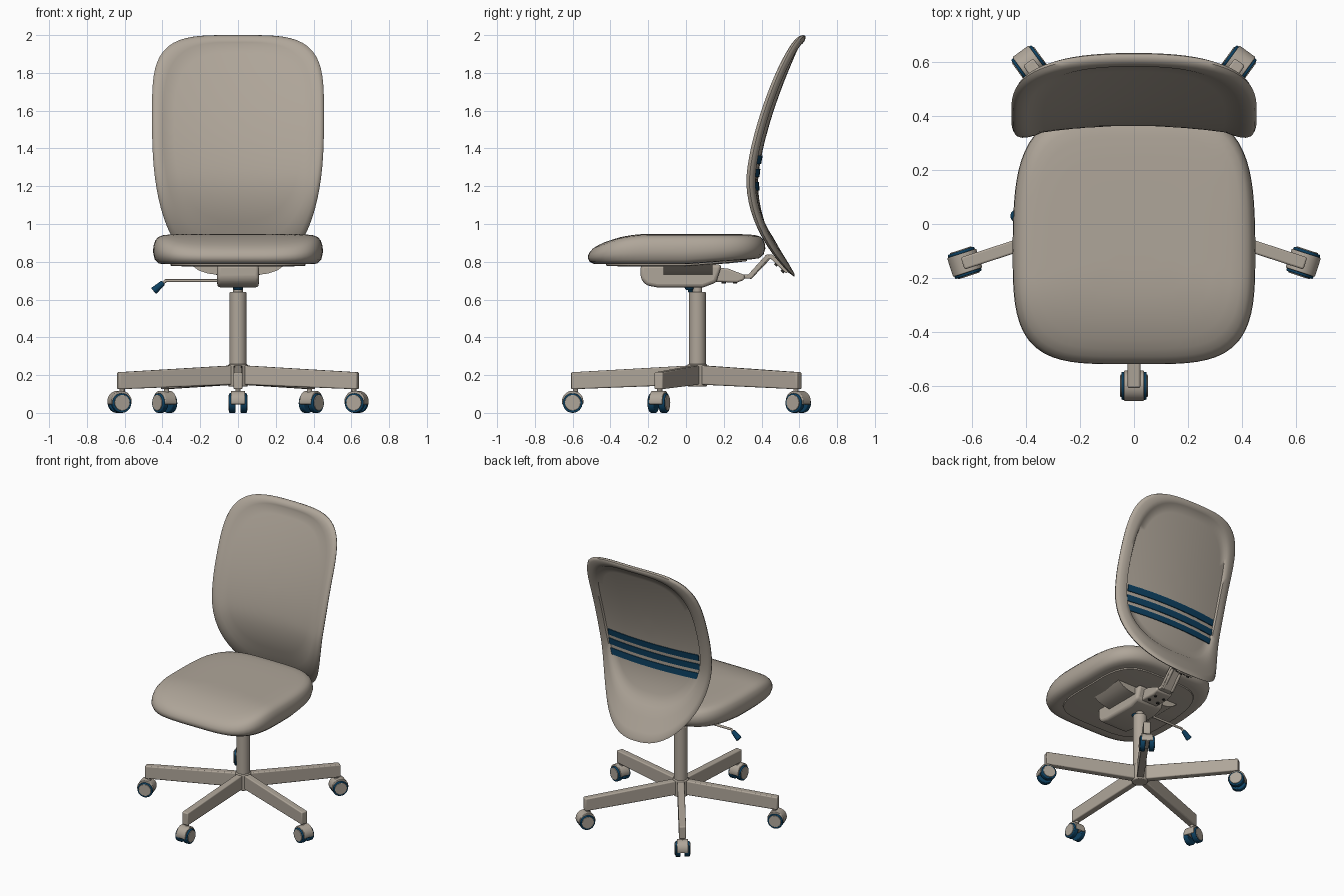
import bpy, bmesh
from math import sin, cos, pi, radians
from mathutils import Matrix, Vector

cube = bpy.data.objects.get("Cube")
if cube:
    bpy.data.objects.remove(cube)


def material(name, rgb):
    m = bpy.data.materials.new(name)
    m.use_nodes = True
    m.diffuse_color = (*rgb, 1)
    m.node_tree.nodes["Principled BSDF"].inputs["Base Color"].default_value = (*rgb, 1)
    return m


TAUPE = material("warm taupe", (0.43, 0.38, 0.32))
BLUE = material("deep blue", (0.004, 0.052, 0.12))
DARK = material("dark bolt", (0.03, 0.028, 0.025))
HUB_Y = 0.06


def finish(name, bm, mat, matrix=None, bevel=0, angle=40):
    bmesh.ops.recalc_face_normals(bm, faces=bm.faces)
    me = bpy.data.meshes.new(name)
    bm.to_mesh(me)
    bm.free()
    me.materials.append(mat)
    ob = bpy.data.objects.new(name, me)
    bpy.context.collection.objects.link(ob)
    if matrix:
        ob.matrix_world = matrix
    if bevel:
        mod = ob.modifiers.new("soft edges", "BEVEL")
        mod.width, mod.segments, mod.limit_method = bevel, 3, "ANGLE"
    bpy.ops.object.select_all(action="DESELECT")
    ob.select_set(True)
    bpy.context.view_layer.objects.active = ob
    bpy.ops.object.shade_smooth_by_angle(angle=radians(angle))
    return ob


def loft(name, rings, mat, **kw):
    """Skin a list of equal-length closed rings and cap both ends."""
    bm = bmesh.new()
    loops = [[bm.verts.new(p) for p in ring] for ring in rings]
    n = len(loops[0])
    for a, b in zip(loops, loops[1:]):
        for i in range(n):
            j = (i + 1) % n
            bm.faces.new((a[i], a[j], b[j], b[i]))
    bm.faces.new(loops[0])
    bm.faces.new(loops[-1])
    return finish(name, bm, mat, **kw)


def extrude(name, profile, width, mat, **kw):
    """Extrude a (y, z) profile symmetrically along x."""
    return loft(name, [[(x, y, z) for y, z in profile] for x in (-width / 2, width / 2)], mat, **kw)


def rod(name, a, b, r, mat, matrix=None, r2=None, bevel=0, sides=32):
    a, b = Vector(a), Vector(b)
    d = b - a
    bm = bmesh.new()
    bmesh.ops.create_cone(bm, cap_ends=True, segments=sides, radius1=r, radius2=r2 or r, depth=d.length,
                          matrix=Matrix.Translation((a + b) / 2) @ d.to_track_quat("Z", "Y").to_matrix().to_4x4())
    return finish(name, bm, mat, matrix=matrix, bevel=bevel)


def oval(n, half_w, up, down, n_up, n_down):
    """Closed superellipse outline with separate upper and lower halves."""
    pts = []
    for i in range(n):
        t = 2 * pi * (i + 0.5) / n
        c, s = cos(t), sin(t)
        e, h = (n_up, up) if s > 0 else (n_down, down)
        k = (abs(c) ** e + abs(s) ** e) ** (-1 / e)
        pts.append((half_w * c * k, h * s * k))
    return pts


# Seat cushion: outline rings rising from the underside to the crown
def seat_ring(scale, h, drop=0.0):
    ring = []
    for x, y in oval(96, 0.45, 0.47, 0.47, 4, 4):
        y = y * scale - 0.05
        x *= scale * (1 - 0.08 * max(0, (y + 0.1) / 0.5) ** 2)
        top = 0.947 - 0.08 * (max(0, -0.2 - y) / 0.32) ** 2
        bottom = 0.787 + 0.03 * max(0, y / 0.4)
        ring.append((x, y, bottom + h * (top - bottom) - drop))
    return ring


loft("seat_cushion", [seat_ring(*p) for p in (
    (0.1, 0), (0.5, 0), (0.85, 0), (0.93, 0.02), (0.98, 0.16), (1, 0.4), (0.995, 0.6), (0.975, 0.78),
    (0.94, 0.9), (0.88, 0.96), (0.8, 0.985), (0.65, 1), (0.45, 1), (0.25, 1), (0.1, 1))], TAUPE, angle=60)
loft("seat_pan", [seat_ring(s, 0, d) for s, d in ((0.8, -0.01), (0.79, 0.008), (0.6, 0.012), (0.1, 0.012))], TAUPE)


# Backrest: a curved shell with a thick rim and a recessed rear panel
def back_y(x, z):
    d = z - 1.22
    bend = 0.245 * (d / 0.78) ** 1.5 if d > 0 else 0.2 * (d / 0.5) ** 2
    return 0.375 + bend - 0.042 * (x / 0.45) ** 2


OUTER = [(x, z + 1.55) for x, z in oval(96, 0.455, 0.45, 0.83, 4, 2.5)]
INNER = [(x, z + 1.5) for x, z in oval(96, 0.375, 0.45, 0.54, 3.3, 2.6)]


def panel_ring(scale, off):
    pts = [(x * scale, 1.5 + (z - 1.5) * scale) for x, z in INNER]
    return [(x, back_y(x, z) + off, z) for x, z in pts]


def rim_ring(f, off):
    pts = [(a + (c - a) * f, b + (d - b) * f) for (a, b), (c, d) in zip(INNER, OUTER)]
    return [(x, back_y(x, z) + off, z) for x, z in pts]


steps = [i / 10 for i in range(1, 10)]
loft("backrest", [panel_ring(s, -0.012) for s in steps]
     + [rim_ring(*p) for p in ((0, -0.012), (0.25, -0.019), (0.5, -0.022), (0.75, -0.02), (0.92, -0.013), (1, 0),
                               (0.92, 0.013), (0.75, 0.02), (0.4, 0.022), (0.1, 0.018), (0, 0.006))]
     + [panel_ring(s, 0.006) for s in reversed(steps)], TAUPE, angle=50)

# Three blue stripes lying on the rear panel
for k, z0 in enumerate((1.2, 1.27, 1.34)):
    rings = []
    for i in range(25):
        x = -0.362 + 0.724 * i / 24
        rings.append([(x, back_y(x, z) + off, z) for z, off in (
            (z0 - 0.022, 0.003), (z0 + 0.022, 0.003), (z0 + 0.022, 0.012), (z0 - 0.022, 0.012))])
    loft(f"back_stripe_{k + 1}", rings, BLUE)

# Tilt mechanism under the seat
extrude("tilt_housing", [(-0.24, 0.785), (-0.24, 0.71), (-0.21, 0.675), (-0.15, 0.664),
                         (0.09, 0.664), (0.16, 0.69), (0.19, 0.785)], 0.22, TAUPE, bevel=0.018)
loft("housing_wings", [[(sx * w, y, z) for sx, y in ((-1, -0.12), (1, -0.12), (1, 0.14), (-1, 0.14))]
                       for w, z in ((0.25, 0.785), (0.21, 0.755), (0.16, 0.738), (0.1, 0.73))], TAUPE)
extrude("rear_hinge", [(0.1, 0.77), (0.1, 0.695), (0.27, 0.69), (0.31, 0.705), (0.31, 0.73), (0.22, 0.765)],
        0.13, TAUPE, bevel=0.01)

# Bent bar joining the mechanism to the backrest
extrude("back_bracket", [(0.26, 0.73), (0.33, 0.733), (0.425, 0.838), (0.455, 0.84), (0.545, 0.75),
                         (0.53, 0.738), (0.45, 0.815), (0.435, 0.815), (0.345, 0.712), (0.26, 0.71)],
        0.1, TAUPE, bevel=0.004)
for sx in (-1, 1):
    rod("bracket_rib", (sx * 0.035, 0.335, 0.715), (sx * 0.035, 0.435, 0.82), 0.012, TAUPE, sides=12)
    for y in (0.2, 0.26):
        rod("hinge_bolt", (sx * 0.035, y, 0.686), (sx * 0.035, y, 0.7), 0.011, DARK, sides=12)
    for y, z in ((0.472, 0.78), (0.508, 0.745)):
        rod("bracket_bolt", (sx * 0.03, y, z), (sx * 0.03, y + 0.02, z + 0.02), 0.01, DARK, sides=12)

# Height lever on the right side
rod("lever_rod", (-0.08, 0.03, 0.7), (-0.385, 0.03, 0.7), 0.008, TAUPE, sides=12)
rod("lever_bend", (-0.38, 0.03, 0.702), (-0.415, 0.03, 0.67), 0.008, TAUPE, sides=12)
rod("lever_handle", (-0.395, 0.03, 0.69), (-0.447, 0.03, 0.645), 0.014, BLUE, r2=0.021, bevel=0.006, sides=20)
rod("release_button", (0, 0.02, 0.668), (0, 0.02, 0.65), 0.03, BLUE, r2=0.02)

# Gas column and hub
rod("column", (0, HUB_Y, 0.2), (0, HUB_Y, 0.64), 0.045, TAUPE, bevel=0.005)
rod("piston", (0, HUB_Y, 0.62), (0, HUB_Y, 0.68), 0.026, TAUPE)
rod("base_hub", (0, HUB_Y, 0.14), (0, HUB_Y, 0.258), 0.052, TAUPE, bevel=0.006)

# Five legs with twin-wheel casters; local -y points outward
ARC = [radians(a) for a in range(-15, 196, 10)]
for k in range(5):
    m = Matrix.Translation((0, HUB_Y, 0)) @ Matrix.Rotation(radians(72 * k), 4, "Z")
    n = k + 1
    extrude(f"leg_{n}", [(-0.02, 0.15), (-0.02, 0.252), (-0.668, 0.215), (-0.668, 0.125)],
            0.047, TAUPE, matrix=m, bevel=0.007)
    tip = -0.66
    rod(f"caster_stem_{n}", (0, tip + 0.015, 0.09), (0, tip + 0.015, 0.135), 0.014, TAUPE, matrix=m, sides=16)
    outer = [(tip + 0.057 * cos(a), 0.06 + 0.057 * sin(a)) for a in ARC]
    extrude(f"caster_hood_{n}", outer, 0.074, TAUPE, matrix=m, bevel=0.004)
    for side, sx in (("left", 1), ("right", -1)):
        rod(f"caster_wheel_{side}_{n}", (sx * 0.013, tip, 0.052), (sx * 0.047, tip, 0.052), 0.052, BLUE,
            matrix=m, bevel=0.005)
        rod(f"caster_cap_{side}_{n}", (sx * 0.04, tip, 0.054), (sx * 0.051, tip, 0.054), 0.042, TAUPE,
            matrix=m, bevel=0.003)
